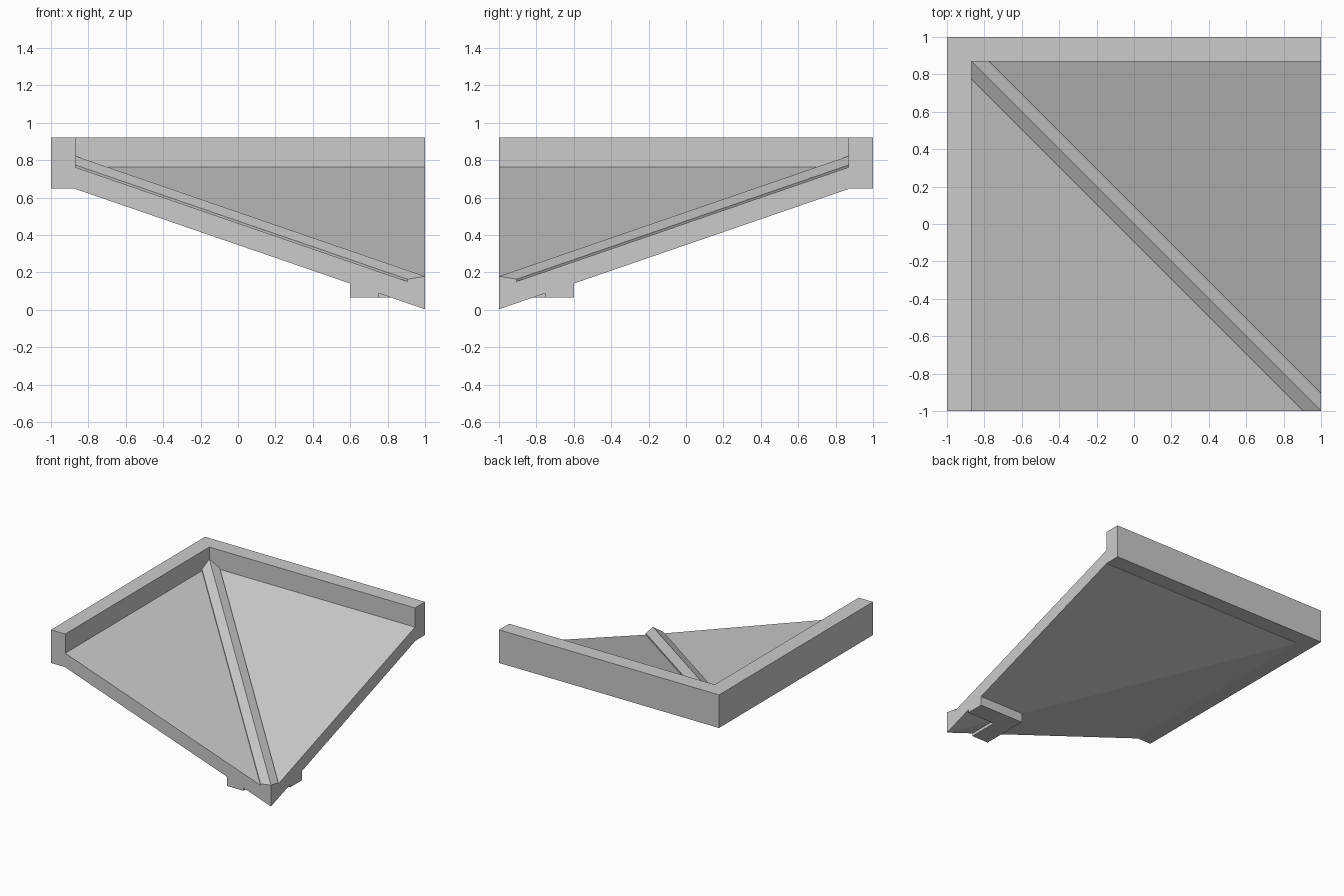
import bpy, bmesh

old = bpy.data.objects.get("Cube")
if old:
    bpy.data.objects.remove(old)

GREY = (0.6, 0.6, 0.6, 1)
grey = bpy.data.materials.new("plain_grey")
grey.diffuse_color = GREY
grey.use_nodes = True
grey.node_tree.nodes["Principled BSDF"].inputs["Base Color"].default_value = GREY

INNER = 0.87       # inner face of the parapet
EAVE = 0.762       # roof height at the parapet
SLOPE = 0.344
THICK = 0.116


def roof(x, y):
    """Two planes falling to the front corner, meeting in a diagonal valley."""
    return EAVE - SLOPE * (INNER + min(x, -y))


def underside(x, y):
    return roof(x, y) - THICK


def cap_top(x, y):
    on_diagonal = abs(x + y) < 0.001
    return roof(x, y) + (0.06 if on_diagonal else 0.012)


def level(z):
    return lambda x, y: z


def build(name, half, top, bottom):
    """Solid from half an outline plus its reflection across the diagonal."""
    bm = bmesh.new()
    twin = [(-y, -x) for x, y in reversed(half)]
    for outline in (half, twin):
        bm.faces.new([bm.verts.new((x, y, top(x, y))) for x, y in outline])
    bmesh.ops.remove_doubles(bm, verts=bm.verts, dist=0.0005)
    grown = bmesh.ops.extrude_face_region(bm, geom=list(bm.faces), use_keep_orig=True)
    for v in grown["geom"]:
        if isinstance(v, bmesh.types.BMVert):
            v.co.z = bottom(v.co.x, v.co.y)
    bmesh.ops.recalc_face_normals(bm, faces=bm.faces)
    mesh = bpy.data.meshes.new(name)
    bm.to_mesh(mesh)
    bm.free()
    mesh.materials.append(grey)
    obj = bpy.data.objects.new(name, mesh)
    bpy.context.collection.objects.link(obj)
    return obj


# L-shaped wall along the two high sides
build("parapet", [(-1, -1), (-INNER, -1), (-INNER, INNER), (-1, 1)],
      level(0.92), level(EAVE - THICK + 0.002))

# Sloping slab folded along the valley
build("roof_slab", [(-INNER, -1), (1, -1), (-INNER, INNER)], roof, underside)

# Peaked strip covering the valley
build("valley_cap", [(-INNER, 0.775), (0.905, -1), (1, -1), (-INNER, INNER)],
      cap_top, lambda x, y: roof(x, y) - 0.004)

# L-shaped bearing block under the low corner
build("corner_block", [(0.6, -1), (0.75, -1), (0.75, -0.75), (0.6, -0.6)],
      underside, level(0.065))
